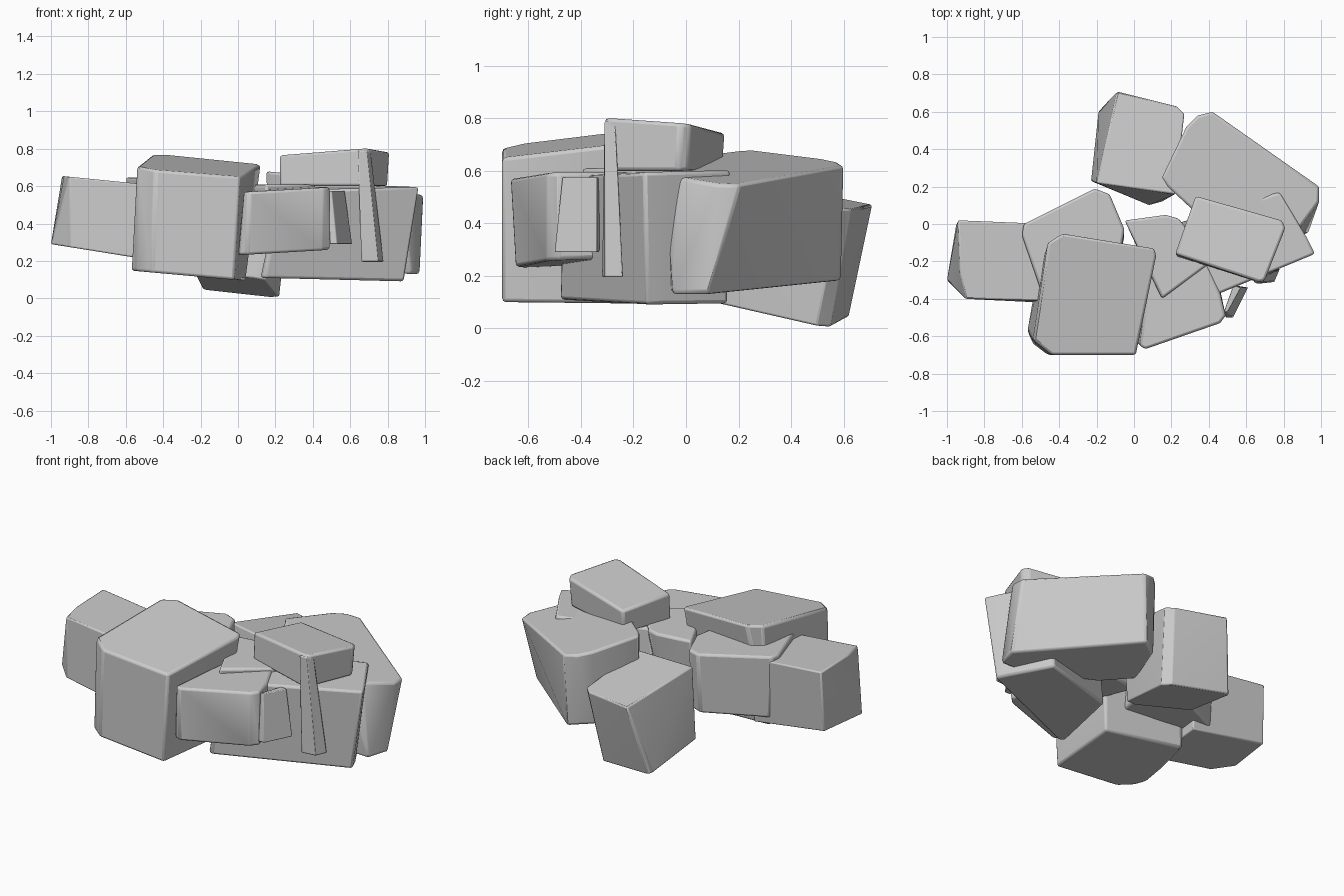
import bpy, bmesh, math


def rock(name, top, top_plane, bottom, bottom_plane, bevel=0.014):
    """Convex stone between two outlines, each lying on plane z = c + a*x + b*y."""
    bm = bmesh.new()
    for pts, (c, a, b) in ((top, top_plane), (bottom, bottom_plane)):
        for x, y in pts:
            bm.verts.new((x, y, c + a * x + b * y))
    res = bmesh.ops.convex_hull(bm, input=bm.verts[:])
    loose = [v for v in bm.verts if not v.link_faces]
    bmesh.ops.delete(bm, geom=loose, context='VERTS')
    bmesh.ops.dissolve_limit(bm, angle_limit=math.radians(4),
                             verts=bm.verts[:], edges=bm.edges[:])
    bmesh.ops.recalc_face_normals(bm, faces=bm.faces[:])
    me = bpy.data.meshes.new(name)
    bm.to_mesh(me)
    bm.free()
    ob = bpy.data.objects.new(name, me)
    bpy.context.collection.objects.link(ob)
    mod = ob.modifiers.new("worn_edges", 'BEVEL')
    mod.width, mod.segments, mod.limit_method = bevel, 2, 'ANGLE'
    mod.angle_limit = math.radians(25)
    bpy.ops.object.select_all(action='DESELECT')
    ob.select_set(True)
    bpy.context.view_layer.objects.active = ob
    bpy.ops.object.shade_smooth_by_angle(angle=math.radians(30))
    return ob


# Left stone
rock("left_stone",
     [(-.94, .02), (-.93, -.26), (-.90, -.40), (-.50, -.41), (-.45, 0)], (.56, -.1, 0),
     [(-.95, .0), (-1.0, -.30), (-.90, -.40), (-.50, -.42), (-.45, -.02)], (.13, -.16, 0), .008)

# Big front stone
rock("front_stone",
     [(-.46, -.10), (-.38, -.05), (.11, -.13), (.12, -.17), (.01, -.70), (-.44, -.70),
      (-.54, -.62)], (.745, -.08, .135),
     [(-.47, -.14), (.04, -.2), (-.02, -.70), (-.46, -.70), (-.54, -.64), (-.57, -.57),
      (-.54, -.40)], (.097, -.09, 0))

# Stone behind it
rock("middle_left_stone",
     [(-.59, 0), (-.21, .19), (-.13, .16), (-.05, -.03), (-.1, -.3), (-.49, -.38),
      (-.60, -.06)], (.63, -.03, 0),
     [(-.57, -.01), (-.21, .16), (-.13, .13), (-.05, -.06), (-.1, -.3), (-.48, -.36),
      (-.58, -.07)], (.26, 0, 0))

# Front right stone
rock("front_right_stone",
     [(.03, -.65), (.06, -.67), (.46, -.53), (.49, -.49), (.46, -.37), (.38, -.2),
      (.1, -.15)], (.58, .05, .02),
     [(0, -.62), (.05, -.65), (.45, -.53), (.49, -.49), (.45, -.3), (.1, -.2)],
     (.25, .05, .03))

# Small stone filling the centre
rock("centre_stone",
     [(-.05, .02), (.17, .05), (.24, .03), (.42, -.2), (.15, -.4), (.05, -.15)], (.61, 0, 0),
     [(-.02, -.02), (.17, .02), (.38, -.2), (.15, -.38), (.05, -.2)], (.3, 0, 0))

# Broad lower right stone
rock("right_stone",
     [(.97, -.16), (.93, -.08), (.78, .17), (.74, .16), (.25, -.02), (.22, -.47)], (.59, .01, .03),
     [(.89, -.15), (.86, -.08), (.72, .16), (.22, 0), (.12, -.46), (.15, -.48)],
     (.113, -.025, 0))

# Big back right stone
rock("back_right_stone",
     [(.42, .60), (.99, .20), (.99, .12), (.88, -.03), (.78, -.08), (.33, .06), (.18, .20),
      (.15, .25), (.28, .52), (.34, .58)], (.716, -.161, -.047),
     [(.40, .59), (.97, .08), (.93, -.05), (.78, -.06), (.33, .08), (.17, .22), (.28, .5)],
     (.20, -.075, .02))

# Back stone, tilted onto its lowest edge
rock("back_stone",
     [(-.09, .71), (.23, .63), (.27, .59), (.22, .16), (-.20, .22)], (.59, -.1, -.18),
     [(-.17, .62), (.18, .55), (.22, .50), (.15, .12), (.08, .10), (-.23, .23), (-.19, .60)],
     (.142, -.15, -.2), .008)

# Capstone
rock("capstone",
     [(.33, .15), (.79, .02), (.81, -.02), (.70, -.30), (.67, -.31), (.22, -.16)],
     (.74, .05, -.09),
     [(.33, .14), (.78, .01), (.80, -.03), (.69, -.30), (.66, -.31), (.22, -.17)],
     (.6, 0, 0))

# Long sliver hanging from the capstone corner
rock("hanging_sliver",
     [(.64, -.31), (.69, -.31), (.71, -.27), (.66, -.27)], (.79, 0, 0),
     [(.66, -.32), (.75, -.31), (.78, -.24), (.68, -.24)], (.195, 0, 0), .006)

# Thin wedge beside the front right stone
rock("thin_wedge",
     [(.48, -.47), (.50, -.47), (.57, -.34), (.53, -.33)], (.575, 0, 0),
     [(.49, -.50), (.53, -.50), (.61, -.34), (.55, -.33)], (.29, 0, 0), .004)
